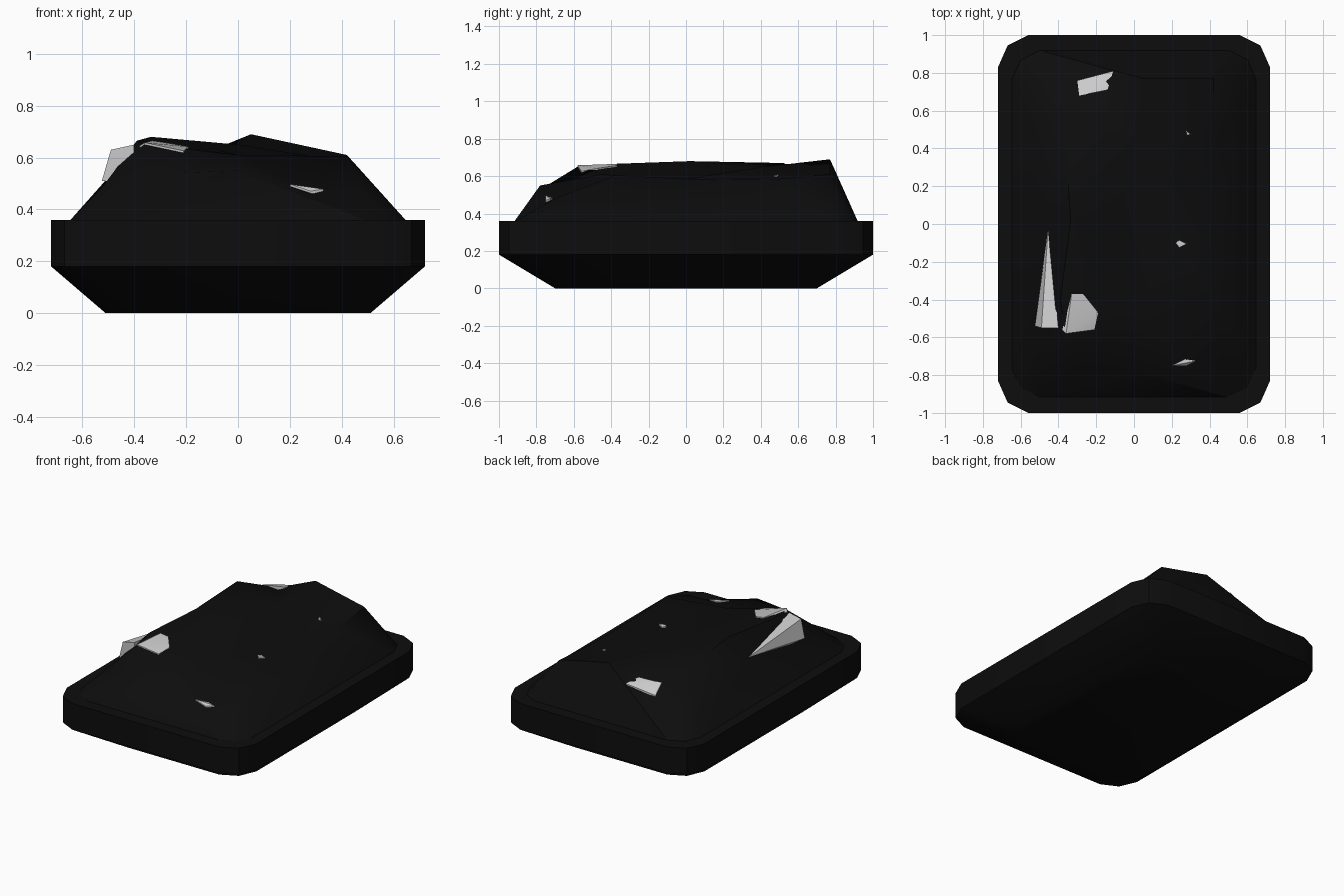
import bpy, bmesh
from math import radians
from mathutils import Vector
from mathutils.geometry import delaunay_2d_cdt
from mathutils.bvhtree import BVHTree

if "Cube" in bpy.data.objects:
    bpy.data.objects.remove(bpy.data.objects["Cube"])

black = bpy.data.materials.new("black")
black.diffuse_color = (0.004, 0.004, 0.004, 1)
black.use_nodes = True
black.node_tree.nodes["Principled BSDF"].inputs["Base Color"].default_value = black.diffuse_color


def finish(bm, name, mat=None, angle=30):
    bmesh.ops.recalc_face_normals(bm, faces=bm.faces)
    me = bpy.data.meshes.new(name)
    bm.to_mesh(me)
    ob = bpy.data.objects.new(name, me)
    bpy.context.collection.objects.link(ob)
    if mat:
        me.materials.append(mat)
    bpy.ops.object.select_all(action='DESELECT')
    bpy.context.view_layer.objects.active = ob
    ob.select_set(True)
    bpy.ops.object.shade_smooth_by_angle(angle=radians(angle))
    return ob


def rounded_rect(hx, hy, c=0.17):
    """Rectangle with two-step chamfered corners."""
    q = [(hx, hy - c), (hx - .3 * c, hy - .32 * c), (hx - .95 * c, hy)]
    return (q + [(-x, y) for x, y in reversed(q)] + [(-x, -y) for x, y in q]
            + [(x, -y) for x, y in reversed(q)])


# Base tray: tapered underside, vertical wall, flat rim
bm = bmesh.new()
rings = [[bm.verts.new((x, y, z)) for x, y in rounded_rect(hx, hy)]
         for hx, hy, z in ((.51, .70, 0), (.72, 1.0, .18), (.72, 1.0, .36))]
for a, b in zip(rings, rings[1:]):
    for i in range(len(a)):
        j = (i + 1) % len(a)
        bm.faces.new((a[i], a[j], b[j], b[i]))
bm.faces.new(rings[0])
bm.faces.new(rings[-1])
finish(bm, "base_tray", black)

# Mound: rim plus a few height points, triangulated
heights = [(.05, .77, .69), (.42, .77, .61), (-.37, .52, .67), (-.22, .75, .58), (-.48, .74, .5),
           (-.335, .02, .68), (-.39, -.4, .665), (-.36, -.58, .65), (-.52, -.66, .49),
           (0, -.78, .55), (-.25, -.76, .54), (.27, -.73, .47), (.47, -.7, .48),
           (.42, -.38, .605), (.42, 0, .585), (.43, .45, .58), (.25, -.1, .545), (.29, .48, .595),
           (0, -.45, .61), (-.08, .05, .63), (0, .42, .65), (-.46, -.05, .55)]
pts = heights + [(x, y, .355) for x, y in rounded_rect(.65, .92, .15)]
v2, _, faces, orig, _, _ = delaunay_2d_cdt([Vector(p[:2]) for p in pts], [], [], 0, 1e-5)
bm = bmesh.new()
vs = [bm.verts.new((v.x, v.y, pts[o[0]][2])) for v, o in zip(v2, orig)]
for f in faces:
    bm.faces.new([vs[i] for i in f])
tree = BVHTree.FromBMesh(bm)
mound = finish(bm, "heap", black, 40)
if sum(p.normal.z for p in mound.data.polygons) < 0:
    mound.data.flip_normals()


def chunk(name, points):
    bm = bmesh.new()
    for p in points:
        bm.verts.new(p)
    bmesh.ops.convex_hull(bm, input=bm.verts)
    finish(bm, name)


def patch(name, outline, lift=.008):
    """Grey chunk whose top just breaks through the heap."""
    top = []
    for x, y in outline:
        hit = tree.ray_cast(Vector((x, y, 2)), Vector((0, 0, -1)))[0]
        top.append(Vector((x, y, hit.z + lift)))
    chunk(name, top + [p - Vector((0, 0, .05)) for p in top])


# Exposed grey chunks
patch("chunk_back", [(-.30, .76), (-.29, .68), (-.14, .71), (-.11, .81)])
patch("chunk_front_left", [(-.38, -.56), (-.36, -.58), (-.21, -.56), (-.19, -.47), (-.27, -.37), (-.33, -.37)])
patch("chunk_front_right", [(.20, -.75), (.28, -.75), (.33, -.725), (.27, -.715)])
patch("chunk_side_a", [(.22, -.10), (.24, -.125), (.28, -.105), (.24, -.085)])
patch("chunk_side_b", [(.275, .495), (.28, .47), (.30, .475)])
# Leaning wedge on the left slope
chunk("wedge_left", [(-.455, -.03, .556), (-.40, -.55, .65), (-.49, -.55, .63),
                     (-.525, -.54, .51), (-.40, -.55, .5), (-.44, -.1, .5)])
